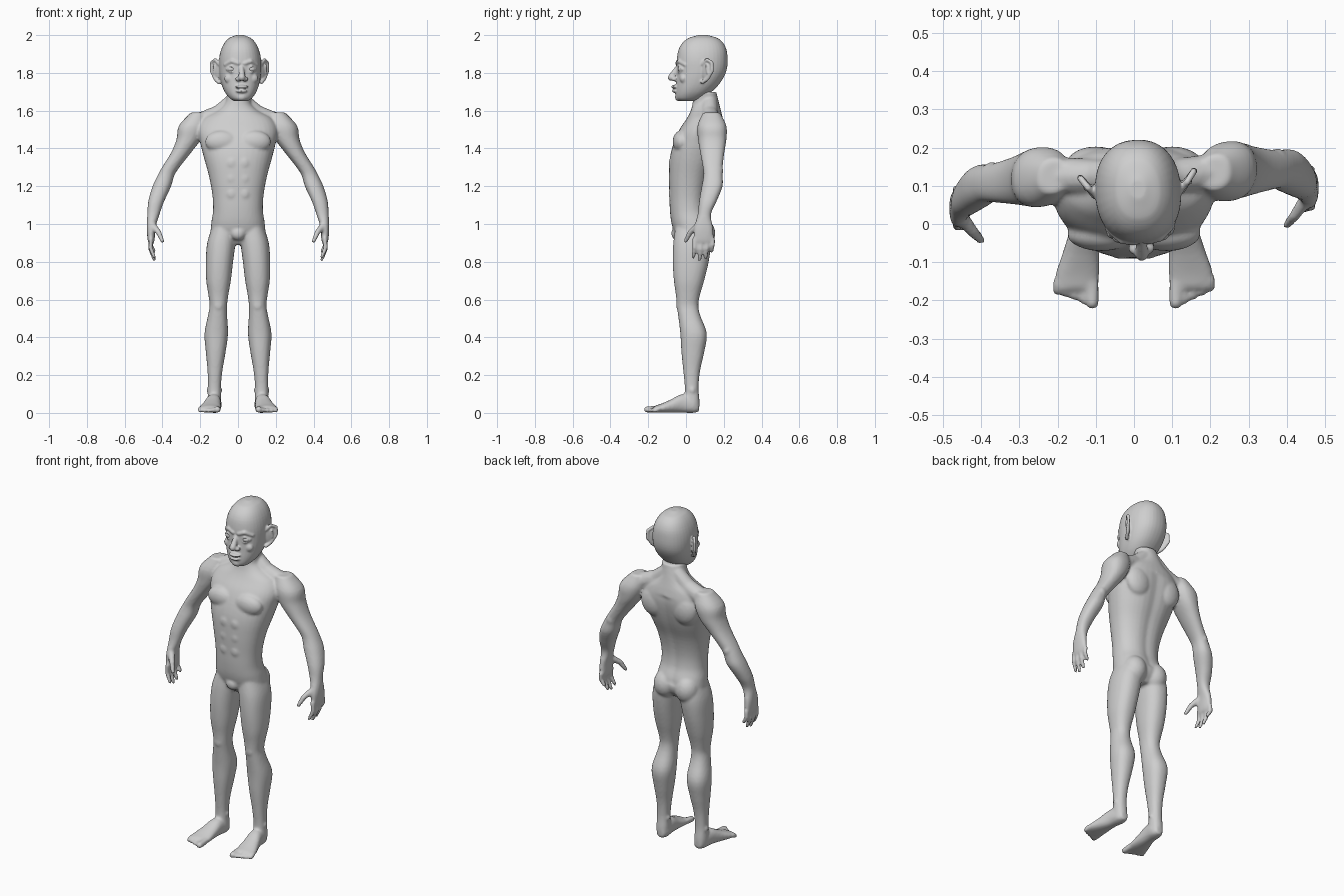
import bpy
import bmesh
from math import sin, cos, tau, pi, exp, copysign
from mathutils import Matrix, Vector, Euler

CM = 0.01          # all parts below are laid out in centimetres
SEGMENTS = 36
SIDES = (1, -1)

default_cube = bpy.data.objects.get("Cube")
if default_cube:
    bpy.data.objects.remove(default_cube, do_unlink=True)

clay = bpy.data.materials.new("clay_grey")
clay.use_nodes = True
clay_colour = (0.62, 0.62, 0.62, 1)
clay.diffuse_color = clay_colour
clay.node_tree.nodes["Principled BSDF"].inputs["Base Color"].default_value = clay_colour


def smooth_rows(table, steps=4):
    """Hermite interpolation of rows, with the first column as parameter."""
    def slope(i):
        low, high = table[max(i - 1, 0)], table[min(i + 1, len(table) - 1)]
        return [(h - l) / (high[0] - low[0]) for l, h in zip(low, high)]
    rows = []
    for i in range(len(table) - 1):
        start, end = table[i], table[i + 1]
        span = end[0] - start[0]
        for s in range(steps):
            t = s / steps
            ease = t * t * (3 - 2 * t)
            lead, trail = t * (1 - t) ** 2, t * t * (t - 1)
            rows.append([a + (b - a) * ease + span * (lead * m + trail * n)
                         for a, b, m, n in zip(start, end, slope(i), slope(i + 1))])
    return rows + [list(table[-1])]


def skin(bm, rings, side):
    """Close a stack of point rings into one solid, mirrored for side -1."""
    loops = [[bm.verts.new((x * side, y, z)) for x, y, z in ring] for ring in rings]
    for lower, upper in zip(loops, loops[1:]):
        count = len(lower)
        for k in range(count):
            n = (k + 1) % count
            bm.faces.new((lower[k], lower[n], upper[n], upper[k]))
    bm.faces.new(loops[0])
    bm.faces.new(loops[-1])


def loft(bm, table, axis="z", side=1, shape=None):
    """Skin over rounded sections: (position, centre, centre, radius, radius)."""
    def soft(value):
        return copysign(abs(value) ** 0.88, value)
    rings = []
    for pos, a, b, ra, rb in smooth_rows(table):
        ring = []
        for k in range(SEGMENTS):
            angle = tau * k / SEGMENTS
            scale = shape(angle, pos) if shape else 1
            u = a + max(ra, 0.1) * soft(cos(angle)) * scale
            v = b + max(rb, 0.1) * soft(sin(angle)) * scale
            ring.append((u, v, pos) if axis == "z" else (u, pos, v))
        rings.append(ring)
    skin(bm, rings, side)


def sphere_ring(latitude, count):
    return [Vector((cos(latitude) * cos(tau * k / count),
                    cos(latitude) * sin(tau * k / count), sin(latitude)))
            for k in range(count)]


def blob(bm, centre, radii, side=1, turn=(0, 0, 0)):
    matrix = (Matrix.Translation(centre) @ Euler(turn).to_matrix().to_4x4()
              @ Matrix.Diagonal((*radii, 1)))
    skin(bm, [[matrix @ p for p in sphere_ring(pi / 12 * i, 20)]
              for i in (-5.7, -5, -4, -3, -2, -1, 0, 1, 2, 3, 4, 5, 5.7)], side)


def strand(bm, points, side=1):
    """Chain of round-ended rods through (x, y, z, radius) points."""
    for start, end in zip(points, points[1:]):
        a, b = Vector(start[:3]), Vector(end[:3])
        turn = (b - a).to_track_quat("Z", "Y").to_matrix()
        rings = []
        for centre, radius, latitudes in ((a, start[3], (-1.4, -1, -0.5, 0)),
                                          (b, end[3], (0, 0.5, 1, 1.4))):
            rings += [[centre + turn @ (p * radius) for p in sphere_ring(lat, 12)]
                      for lat in latitudes]
        skin(bm, rings, side)


def finish(name, bm, voxel=None):
    bmesh.ops.scale(bm, vec=(CM, CM, CM), verts=bm.verts)
    bmesh.ops.recalc_face_normals(bm, faces=bm.faces)
    for face in bm.faces:
        face.smooth = True
    mesh = bpy.data.meshes.new(name)
    bm.to_mesh(mesh)
    bm.free()
    mesh.materials.append(clay)
    obj = bpy.data.objects.new(name, mesh)
    bpy.context.collection.objects.link(obj)
    if voxel:
        fuse = obj.modifiers.new("fuse", "REMESH")
        fuse.mode = "VOXEL"
        fuse.voxel_size = voxel
        fuse.use_smooth_shade = True
        relax = obj.modifiers.new("relax", "SMOOTH")
        relax.factor = 0.5
        relax.iterations = 3


def spine_groove(angle, height):
    if 98 < height < 152:
        return 1 - 0.08 * exp(-((angle - pi / 2) / 0.17) ** 2)
    return 1


body = bmesh.new()

# Torso and neck
loft(body, [(170, 1, 10, 6.3, 6), (164, 0, 10.5, 7, 7), (160, 0, 10.5, 11, 8),
            (156, 0, 10, 18, 9.5), (150, 0, 8.5, 21, 12), (143, 0, 6.5, 20, 13),
            (135, 0, 4.3, 18, 12.8), (125, 0, 2, 15.3, 11), (115, 0, 1, 13.5, 9.8),
            (107, 0, 1.3, 13.2, 9.8), (100, 0, 3, 14.2, 10.6), (94, 0, 4, 14, 9.5),
            (89, 0, 4, 9, 6)], shape=spine_groove)
blob(body, (0, -4.8, 95), (4, 3, 3.6))

for side in SIDES:
    # Chest, stomach, back and seat muscles
    blob(body, (8.5, -2.6, 143.5), (9, 4.5, 6), side)
    for height in (132, 124, 116):
        blob(body, (3.2, -7, height), (3.4, 2.2, 3.9), side)
    blob(body, (10, 15.3, 146), (8, 5, 9), side)
    blob(body, (7, 8.5, 95), (6.8, 7, 8), side)
    strand(body, [(3, 12.5, 165, 4), (10, 12.5, 158.5, 4.5), (20, 13, 154, 5)], side)

    # Arm
    loft(body, [(159, 21, 13, 4, 4.5), (152, 24, 13, 7.3, 7.6), (145, 26, 13, 6.5, 7.5),
                (138, 30, 12.7, 5.3, 6.4), (130, 35.6, 12.5, 4.6, 5.2),
                (126, 38, 12.5, 4.4, 5), (120, 40.3, 11.8, 4.9, 5.5),
                (112, 43.3, 9.3, 4.2, 4.6), (105, 44.8, 7.3, 3.2, 3.5),
                (98, 46, 6.8, 2.3, 5), (92, 46, 6.8, 1.9, 5.3), (90, 46, 6.8, 1.5, 5)],
         side=side)
    blob(body, (37.3, 15.5, 128), (2.5, 2.5, 3.2), side)

    # Fingers and thumb
    for i, tip in enumerate((82.5, 81, 82, 85.5)):
        y = 2 + 3.2 * i
        strand(body, [(46, y, 92, 1.3), (46.3, y, (tip + 92) / 2, 1.2),
                      (44.3, y - 0.4, tip, 1)], side)
    strand(body, [(45, 4, 99, 1.9), (42, 0, 95.5, 1.5), (40, -2.2, 91, 1.1)], side)

    # Leg
    loft(body, [(99, 7, 3.5, 6.5, 9), (90, 8.8, 3.3, 7.5, 10), (80, 9.8, 2.5, 7.2, 9.5),
                (70, 10.3, 1.6, 6.5, 8), (62, 10.4, 1, 5.2, 6.3), (57, 10.4, 0.8, 4.6, 5.7),
                (52, 10.8, 1.6, 5, 5.8), (42, 11.5, 4, 6.2, 7), (32, 11.8, 3.6, 5.2, 6),
                (22, 12.2, 3, 3.9, 4.4), (13, 12.5, 3, 3.4, 3.6), (5, 12.5, 3.2, 3.6, 4),
                (1, 12.5, 3, 3, 3.5)], side=side)
    blob(body, (10.4, -3, 57), (3, 2.2, 3.6), side)
    for x in (9.4, 15.6):
        blob(body, (x, 3.3, 12), (1.2, 1.5, 1.5), side)

    # Foot and toes
    loft(body, [(7, 12.3, 3.2, 2.2, 2.4), (4, 12.4, 4, 3.6, 4), (-2, 13, 5, 4, 4.9),
                (-8, 14, 3.6, 4.9, 3.5), (-13, 14.8, 2.5, 5.8, 2.4),
                (-17, 15.1, 1.9, 5.6, 1.7)], axis="y", side=side)
    for i in range(5):
        x, y = 10.9 + 2.3 * i, 0.9 * i - 20.6
        radius = 1.75 if i == 0 else 1.25
        strand(body, [(x, -15, 2.2, radius), (x, y, radius, radius)], side)

# The left arm hangs a little further back than the right
for vert in body.verts:
    reach = max(0, abs(vert.co.x) - 15)
    vert.co.y += copysign(0.08 * reach, vert.co.x)
finish("body", body, 0.008)

# Skull, jaw and face
head = bmesh.new()
eyes = bmesh.new()
loft(head, [(200, 0, 9, 2, 2.5), (198.3, 0, 9, 6, 8), (194, 0, 8.8, 9.3, 12),
            (188, 0, 8.6, 11, 13.4), (181, 0, 8.2, 11.1, 13.2), (175, 0, 6.5, 10.2, 11.8),
            (170, 0, 4, 8.4, 9.6), (166.5, 0, 1.6, 5.8, 6.8), (165, 0, 0.5, 3.5, 4)])
strand(head, [(0, -4.4, 183, 1.2), (0, -7.8, 177.6, 1.9)])
blob(head, (0, -6.2, 172.7), (3.6, 1.8, 0.9))
blob(head, (0, -5.8, 170.4), (3, 1.8, 1))
blob(head, (0, -3.6, 167.2), (3, 2.3, 2.2))
for side in SIDES:
    blob(head, (1.9, -6.3, 176.8), (1.5, 1.6, 1.3), side)
    blob(head, (6, -1.8, 177), (3, 2, 2.6), side)
    strand(head, [(1.6, -4.5, 185, 1.1), (5, -3.9, 186.2, 1.1), (8.3, -0.8, 184.3, 1)], side)
    blob(eyes, (5.3, -2.9, 182), (2.2, 1.8, 1.7), side)
    # Upper and lower eyelids
    for lid in SIDES:
        strand(head, [(2.9, -4, 181.8, 0.6), (5.3, -4.2, 182 + 1.6 * lid, 0.6),
                      (7.7, -2.4, 182, 0.6)], side)
    # Ear bowl, rim and inner ridge
    blob(head, (12.6, 10.3, 181), (0.8, 3.4, 5), side, turn=(0, 0, -0.67))
    strand(head, [(11, 8, 184.5, 0.9), (13, 10.3, 187, 0.9), (14.8, 12.8, 185.5, 0.9),
                  (14.9, 13, 181, 0.9), (13, 10.5, 176.8, 1), (11.3, 8, 175, 1)], side)
    strand(head, [(13.6, 10, 184, 0.6), (13.8, 10.6, 180, 0.6)], side)

# The head is turned slightly towards its left
for part in (head, eyes):
    bmesh.ops.rotate(part, cent=(0, 8, 0), matrix=Matrix.Rotation(0.06, 3, "Z"), verts=part.verts)
    bmesh.ops.translate(part, vec=(1.1, 0, 0), verts=part.verts)
finish("head", head, 0.005)
finish("eyes", eyes)
